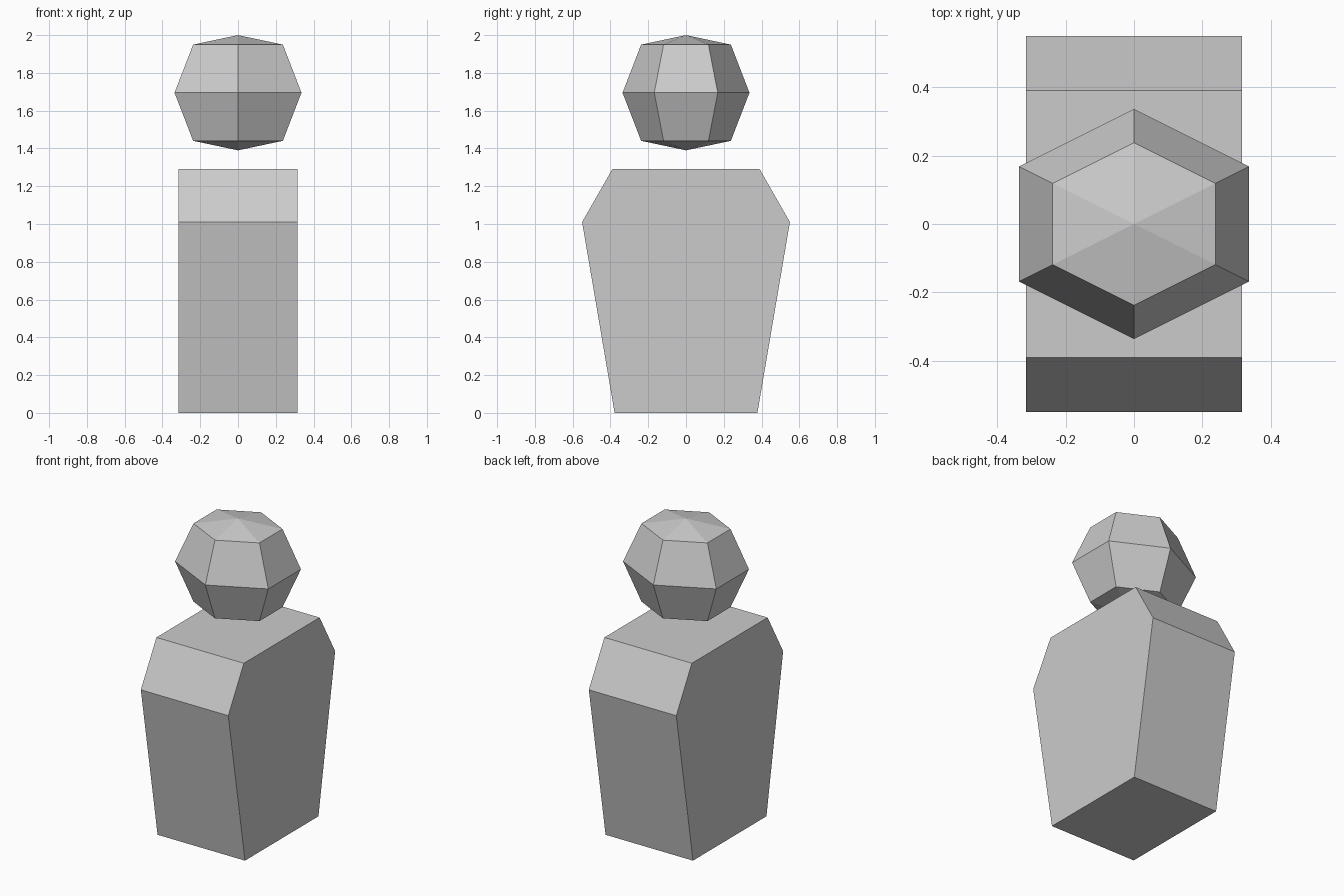
import bpy, bmesh
from math import pi
from mathutils import Matrix

if "Cube" in bpy.data.objects:
    bpy.data.objects.remove(bpy.data.objects["Cube"])


def make_object(name, bm):
    bmesh.ops.recalc_face_normals(bm, faces=bm.faces)
    mesh = bpy.data.meshes.new(name)
    bm.to_mesh(mesh)
    bm.free()
    obj = bpy.data.objects.new(name, mesh)
    bpy.context.collection.objects.link(obj)
    return obj


# Body: mirrored side profile (y, z) extruded across x
HALF_WIDTH = 0.315
half = [(0.378, 0.0), (0.55, 1.01), (0.39, 1.29)]
profile = half + [(-y, z) for y, z in reversed(half)]
bm = bmesh.new()
side = bm.faces.new([bm.verts.new((-HALF_WIDTH, y, z)) for y, z in profile])
ext = bmesh.ops.extrude_face_region(bm, geom=[side], use_keep_orig=True)
moved = [v for v in ext["geom"] if isinstance(v, bmesh.types.BMVert)]
bmesh.ops.translate(bm, verts=moved, vec=(2 * HALF_WIDTH, 0, 0))
make_object("body", bm)

# Head: six-sided low-poly ball, floating above the body, with flattened poles
RADIUS, CENTRE_Z = 0.336, 1.695
bm = bmesh.new()
bmesh.ops.create_uvsphere(bm, u_segments=6, v_segments=4, radius=1.0)
# turn so a corner faces the front
if max(v.co.y for v in bm.verts) < 0.95:
    bmesh.ops.rotate(bm, verts=bm.verts, cent=(0, 0, 0),
                     matrix=Matrix.Rotation(pi / 6, 3, 'Z'))
for v in bm.verts:
    pole = abs(v.co.z) > 0.9
    v.co.x *= RADIUS * 2 / 3 ** 0.5      # hexagon is as wide as it is deep
    v.co.y *= RADIUS
    v.co.z = CENTRE_Z + v.co.z * (0.305 if pole else 0.36)
make_object("head", bm)
